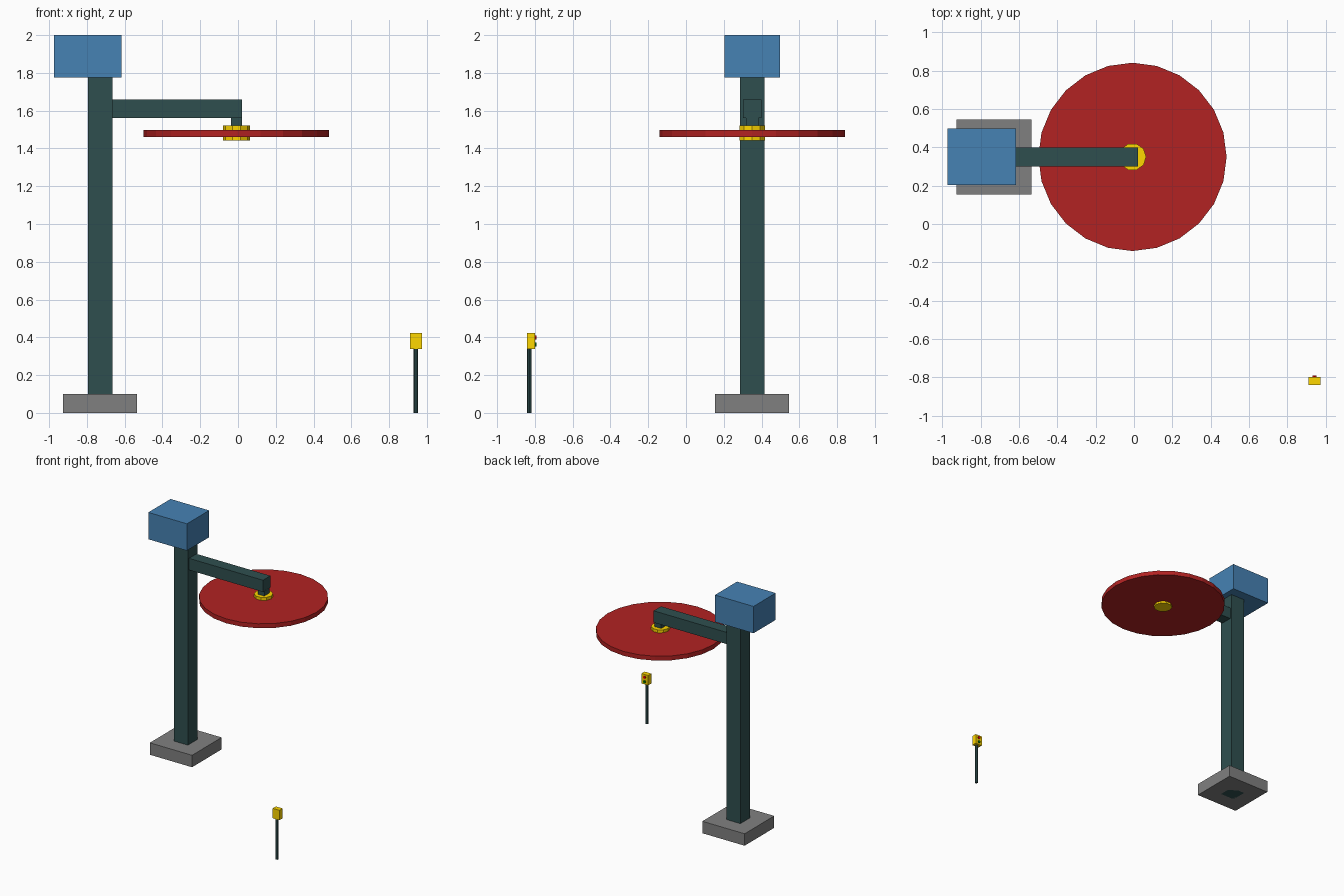
import bpy, math

if "Cube" in bpy.data.objects:
    bpy.data.objects.remove(bpy.data.objects["Cube"])


def material(name, rgb):
    # sRGB byte colour to linear
    m = bpy.data.materials.new(name)
    m.diffuse_color = [((c / 255 + 0.055) / 1.055) ** 2.4 if c > 10 else c / 255 / 12.92
                       for c in rgb] + [1]
    m.use_nodes = True
    m.node_tree.nodes["Principled BSDF"].inputs["Base Color"].default_value = m.diffuse_color
    return m


STEEL = material("dark_steel", (47, 79, 79))
BLUE = material("blue_paint", (70, 130, 180))
RED = material("dark_red", (178, 34, 34))
YELLOW = material("yellow", (255, 215, 0))
CONCRETE = material("concrete", (128, 128, 128))
LAMP_RED = material("lamp_red", (255, 0, 0))
LAMP_GREEN = material("lamp_green", (0, 128, 0))


def finish(name, mat):
    o = bpy.context.object
    o.name = name
    o.data.materials.append(mat)
    return o


def box(name, mat, x, y, z):
    # each axis is a (low, high) pair
    bpy.ops.mesh.primitive_cube_add(size=1, location=[sum(a) / 2 for a in (x, y, z)])
    o = finish(name, mat)
    o.scale = [a[1] - a[0] for a in (x, y, z)]
    bpy.ops.object.transform_apply(location=False, rotation=False, scale=True)
    return o


def cylinder(name, mat, sides, r, depth, loc, turn=0, tilt=0):
    bpy.ops.mesh.primitive_cylinder_add(vertices=sides, radius=r, depth=depth,
                                        location=loc, rotation=(tilt, 0, turn))
    return finish(name, mat)


CX, CY = -0.73, 0.35    # post axis
DX = -0.008             # disc axis

# Post with foundation and head box
box("foundation", CONCRETE, (CX - .196, CX + .196), (CY - .196, CY + .196), (0, .1))
box("post", STEEL, (CX - .065, CX + .065), (CY - .065, CY + .065), (0, 1.775))
box("head_box", BLUE, (-.974, -.616), (CY - .147, CY + .147), (1.775, 2))

# Arm with hanger
box("arm", STEEL, (CX, .021), (CY - .049, CY + .049), (1.562, 1.66))
box("hanger", STEEL, (DX - .03, DX + .03), (CY - .033, CY + .033), (1.5, 1.562))

# Disc and hub
cylinder("disc", RED, 24, .491, .037, (DX, CY, 1.478))
cylinder("hub", YELLOW, 10, .0715, .078, (DX, CY, 1.482), turn=math.pi / 2)

# Signal on a thin pole, lamps facing the back
SX = .942
cylinder("signal_pole", STEEL, 8, .012, .34, (SX, -.829, .17))
box("signal_box", YELLOW, (SX - .031, SX + .031), (-.841, -.799), (.339, .422))
for name, mat, z in (("red_lamp", LAMP_RED, .4), ("green_lamp", LAMP_GREEN, .362)):
    cylinder(name, mat, 8, .011, .02, (SX, -.801, z), tilt=math.pi / 2)
